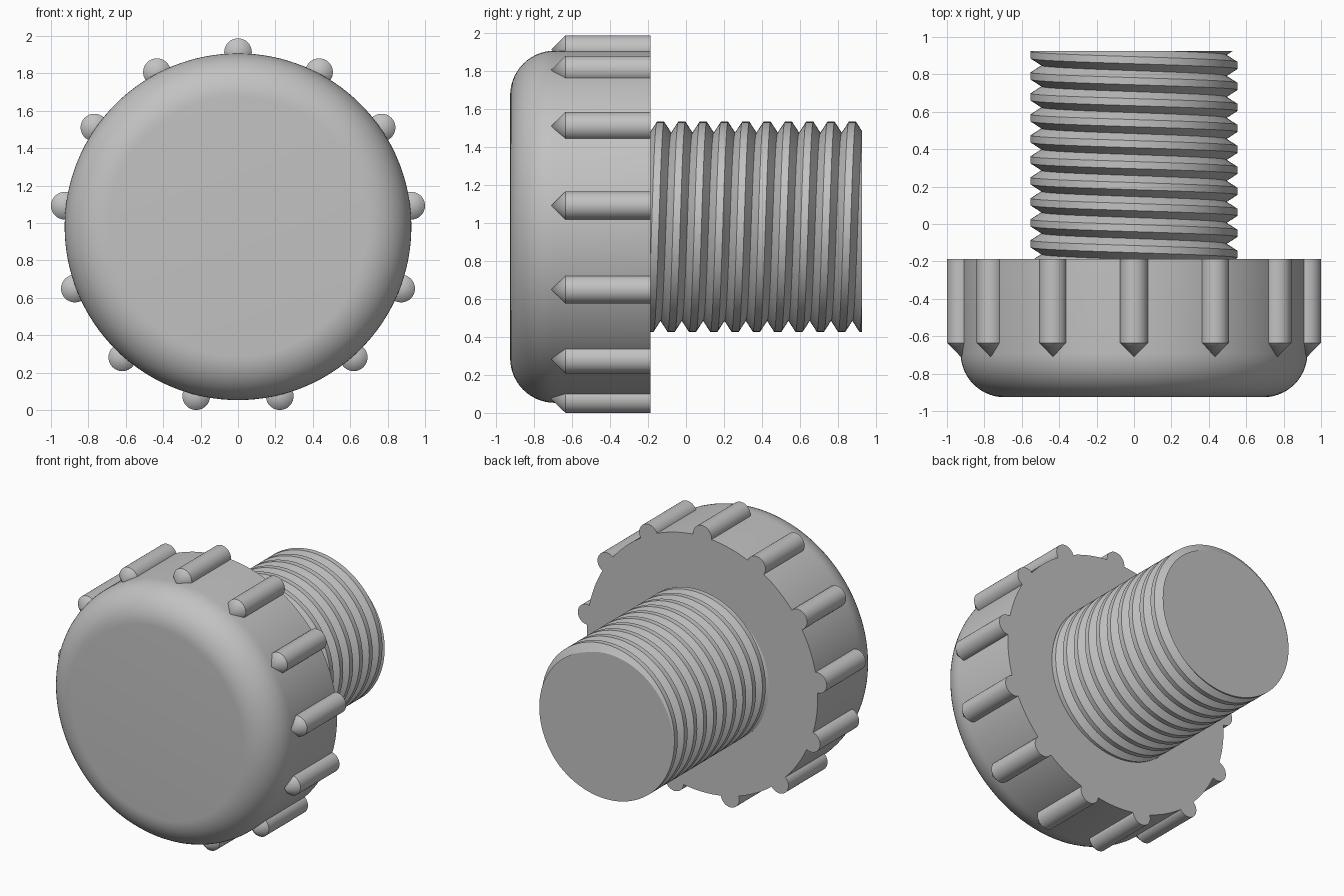
import bpy
import bmesh
from math import sin, cos, pi, radians

if "Cube" in bpy.data.objects:
    bpy.data.objects.remove(bpy.data.objects["Cube"])

AXIS_Z = 0.98          # height of the screw axis
BACK = -0.187          # rear face of the head
FRONT, END = -0.926, 0.926

grey = bpy.data.materials.new("plain grey")
grey.use_nodes = True
colour = (0.54, 0.54, 0.54, 1)
grey.diffuse_color = colour
grey.node_tree.nodes["Principled BSDF"].inputs["Base Color"].default_value = colour


def finish(name, bm):
    """Turn a bmesh into a smooth object with sharp edges kept."""
    bmesh.ops.recalc_face_normals(bm, faces=bm.faces)
    mesh = bpy.data.meshes.new(name)
    bm.to_mesh(mesh)
    bm.free()
    mesh.materials.append(grey)
    obj = bpy.data.objects.new(name, mesh)
    bpy.context.collection.objects.link(obj)
    bpy.ops.object.select_all(action='DESELECT')
    obj.select_set(True)
    bpy.context.view_layer.objects.active = obj
    bpy.ops.object.shade_smooth_by_angle(angle=radians(30))
    return obj


def turned(name, profile, segments, cx=0, cz=AXIS_Z):
    """Revolve (radius, y) points about an axis along y and cap both ends."""
    bm = bmesh.new()
    rings = []
    for r, y in profile:
        count = segments if r > 0 else 1
        rings.append([bm.verts.new((cx + r * cos(2 * pi * i / segments), y,
                                    cz + r * sin(2 * pi * i / segments)))
                      for i in range(count)])
    for a, b in zip(rings, rings[1:]):
        for i in range(segments):
            j = (i + 1) % segments
            if len(a) == 1:
                bm.faces.new((a[0], b[j], b[i]))
            else:
                bm.faces.new((a[i], a[j], b[j], b[i]))
    for ring in (rings[0], rings[-1]):
        if len(ring) > 1:
            bm.faces.new(ring)
    return finish(name, bm)


# Head: thick disc with a rounded front rim
HEAD_R, FILLET = 0.927, 0.235
rim = [(HEAD_R - FILLET + FILLET * sin(t), FRONT + FILLET - FILLET * cos(t))
       for t in (pi / 2 * k / 14 for k in range(15))]
turned("head", rim + [(HEAD_R, BACK)], 128)

# Grip ribs: round rods with pointed front ends
RIBS, RIB_R, RIB_RING = 13, 0.074, 0.933
for k in range(RIBS):
    a = pi / 2 + 2 * pi * k / RIBS
    turned(f"grip_rib_{k + 1}", [(0, -0.71), (RIB_R, -0.635), (RIB_R, BACK)], 32,
           RIB_RING * cos(a), AXIS_Z + RIB_RING * sin(a))

# Threaded shank: helical surface with flat crests and V grooves, trimmed flat
PITCH, CREST_R, ROOT_R, CREST_HALF = 0.1122, 0.553, 0.495, 0.019
STEPS, TURNS = 96, 14
section = [(CREST_R, -CREST_HALF), (CREST_R, CREST_HALF), (ROOT_R, PITCH / 2)]
bm = bmesh.new()
columns = []
for i in range(STEPS):
    a = 2 * pi * i / STEPS
    start = -0.162 - 2 * PITCH + PITCH * i / STEPS
    columns.append([bm.verts.new((r * cos(a), start + PITCH * t + dy, AXIS_Z + r * sin(a)))
                    for t in range(TURNS) for r, dy in section])
columns.append(columns[0][len(section):])   # one full turn joins the next thread
for a, b in zip(columns, columns[1:]):
    for j in range(min(len(a), len(b)) - 1):
        bm.faces.new((a[j], b[j], b[j + 1], a[j + 1]))
for y, direction in ((BACK - 0.02, -1), (END, 1)):
    cut = bmesh.ops.bisect_plane(bm, geom=bm.verts[:] + bm.edges[:] + bm.faces[:],
                                 plane_co=(0, y, 0), plane_no=(0, direction, 0),
                                 clear_outer=True)
    edges = [e for e in cut["geom_cut"] if isinstance(e, bmesh.types.BMEdge)]
    bmesh.ops.edgeloop_fill(bm, edges=edges)
finish("threaded_shank", bm)
